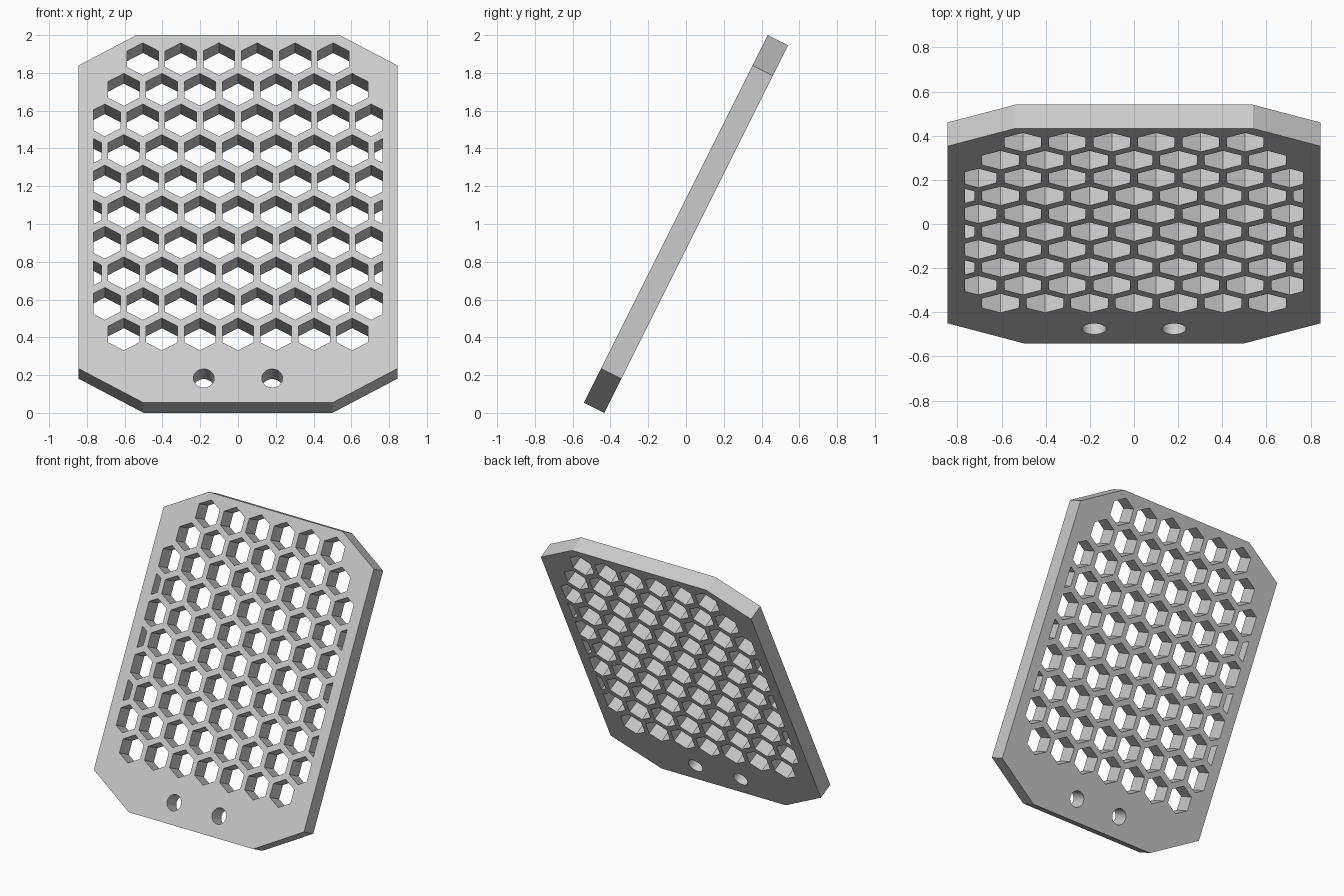
import bpy, bmesh, math

if "Cube" in bpy.data.objects:
    bpy.data.objects.remove(bpy.data.objects["Cube"], do_unlink=True)

LENGTH, HALF_WIDTH, THICK = 2.176, 0.845, 0.12
PITCH_X, PITCH_Y, HEX_R = 0.2015, 0.181, 0.0958
CLIP_X = 0.766
TILT = math.atan(2)

grey = bpy.data.materials.new("grey")
grey.use_nodes = True
grey.diffuse_color = (0.6, 0.6, 0.6, 1)
grey.node_tree.nodes["Principled BSDF"].inputs["Base Color"].default_value = (0.6, 0.6, 0.6, 1)


def ring(cx, cy, radius, sides):
    """Regular polygon with a point at the top."""
    return [(cx + radius * math.sin(math.tau * i / sides),
             cy + radius * math.cos(math.tau * i / sides)) for i in range(sides)]


def prisms(name, outlines, depth, clip=None):
    """Extrude flat outlines into closed prisms centred on z = 0."""
    bm = bmesh.new()
    for pts in outlines:
        bm.faces.new([bm.verts.new((x, y, -depth / 2)) for x, y in pts])
    if clip:
        for s in (-1, 1):
            bmesh.ops.bisect_plane(bm, geom=bm.verts[:] + bm.edges[:] + bm.faces[:],
                                   plane_co=(s * clip, 0, 0), plane_no=(s, 0, 0),
                                   clear_outer=True)
    new = bmesh.ops.extrude_face_region(bm, geom=bm.faces[:])["geom"]
    bmesh.ops.translate(bm, vec=(0, 0, depth),
                        verts=[v for v in new if isinstance(v, bmesh.types.BMVert)])
    bmesh.ops.recalc_face_normals(bm, faces=bm.faces[:])
    mesh = bpy.data.meshes.new(name)
    bm.to_mesh(mesh)
    bm.free()
    mesh.materials.append(grey)
    obj = bpy.data.objects.new(name, mesh)
    bpy.context.collection.objects.link(obj)
    return obj


# Plate outline with four cut corners
half = LENGTH / 2
right_side = [(0.5, -half), (HALF_WIDTH, 0.203 - half),
              (HALF_WIDTH, half - 0.18), (0.538, half)]
outline = right_side + [(-x, y) for x, y in reversed(right_side)]
plate = prisms("perforated_plate", [outline], THICK)

# Honeycomb: hexagons per row, from the bottom up
holes = []
for row, count in enumerate([7, 8, 9, 8, 9, 8, 9, 8, 7, 6]):
    y = -0.6825 + row * PITCH_Y
    holes += [ring((i - (count - 1) / 2) * PITCH_X, y, HEX_R, 6) for i in range(count)]
honeycomb = prisms("honeycomb_cutter", holes, THICK * 2, CLIP_X)

# Two round mounting holes
bores = prisms("mounting_hole_cutter",
               [ring(s * 0.181, -0.943, 0.055, 32) for s in (-1, 1)], THICK * 2)

# Cut the holes
bpy.context.view_layer.objects.active = plate
plate.select_set(True)
for cutter in (honeycomb, bores):
    mod = plate.modifiers.new(cutter.name, 'BOOLEAN')
    mod.operation, mod.solver, mod.object = 'DIFFERENCE', 'EXACT', cutter
    bpy.ops.object.modifier_apply(modifier=mod.name)
    bpy.data.objects.remove(cutter, do_unlink=True)
bpy.ops.object.shade_smooth_by_angle(angle=math.radians(30))

# Lean the plate back
plate.rotation_euler.x = TILT
plate.location.z = 1
